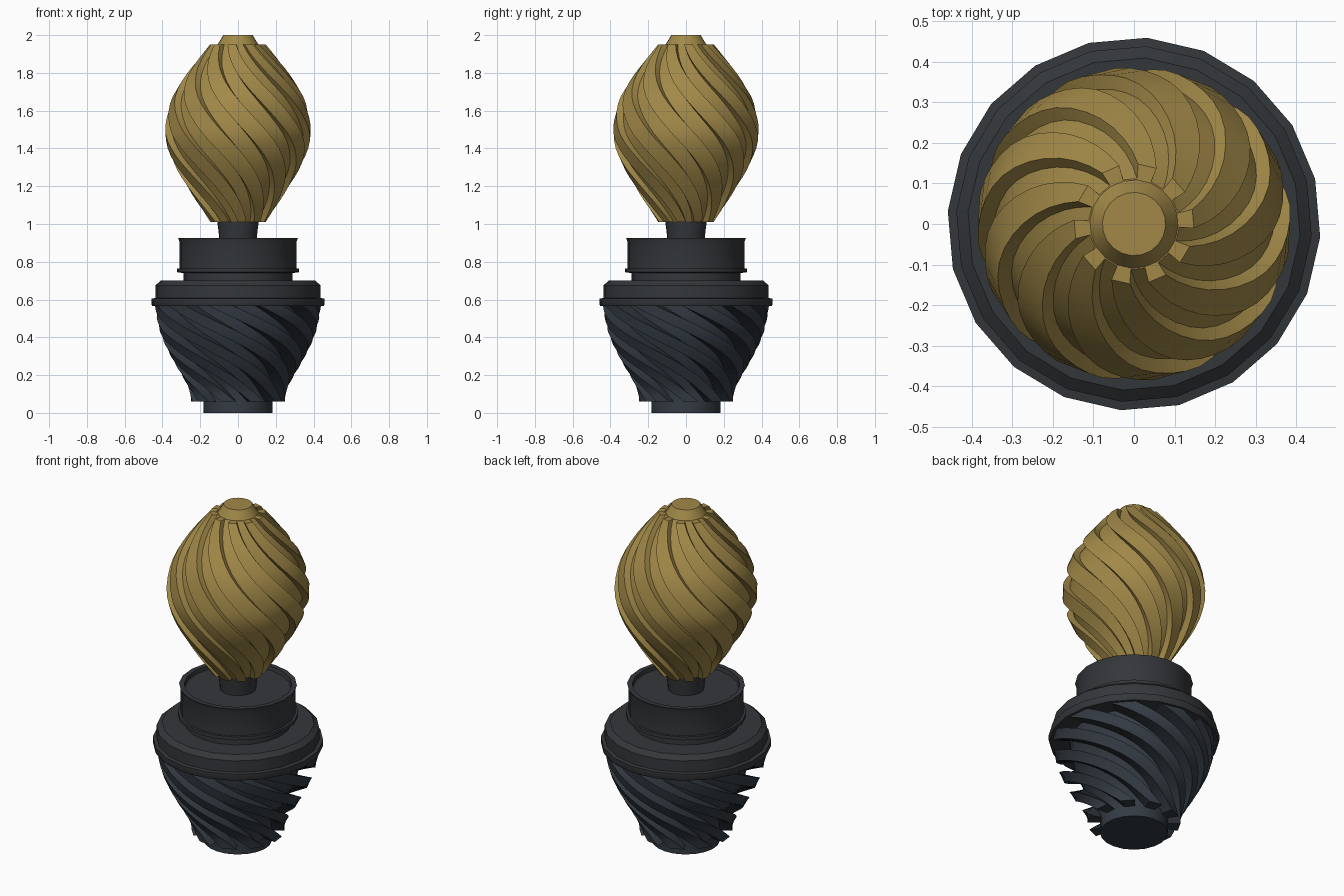
import bpy, bmesh
from math import cos, sin, radians

if "Cube" in bpy.data.objects:
    bpy.data.objects.remove(bpy.data.objects["Cube"])

PHASE = radians(-4)
RIBS = 10


def material(name, rgb):
    m = bpy.data.materials.new(name)
    m.diffuse_color = (*rgb, 1)
    m.use_nodes = True
    m.node_tree.nodes["Principled BSDF"].inputs["Base Color"].default_value = m.diffuse_color
    return m


gold = material("gold", (0.36, 0.25, 0.065))
blue_black = material("blue_black", (0.034, 0.044, 0.056))
charcoal = material("charcoal", (0.034, 0.038, 0.043))


def finish(name, bm, mat):
    bmesh.ops.recalc_face_normals(bm, faces=bm.faces)
    me = bpy.data.meshes.new(name)
    bm.to_mesh(me)
    bm.free()
    me.materials.append(mat)
    for p in me.polygons:
        p.use_smooth = True
    me.set_sharp_from_angle(angle=radians(30))
    ob = bpy.data.objects.new(name, me)
    bpy.context.collection.objects.link(ob)
    return ob


def point(r, a, z):
    return (r * cos(a), r * sin(a), z)


def skin(bm, rings):
    n = len(rings[0])
    for lo, hi in zip(rings, rings[1:]):
        for i in range(n):
            j = (i + 1) % n
            bm.faces.new((lo[i], lo[j], hi[j], hi[i]))


def lathe(name, profile, mat, sides=20):
    """Closed turned solid from (radius, z) points, bottom to top."""
    bm = bmesh.new()
    step = radians(360 / sides)
    rings = [[bm.verts.new(point(r, PHASE + i * step, z)) for i in range(sides)]
             for r, z in profile]
    skin(bm, rings)
    bm.faces.new(rings[0])
    bm.faces.new(rings[-1])
    return finish(name, bm, mat)


def lookup(profile, z):
    """Radius at height z on a smooth curve through the (radius, z) points."""
    n = len(profile)

    def slope(i):
        (ra, za), (rb, zb) = profile[max(i - 1, 0)], profile[min(i + 1, n - 1)]
        return (rb - ra) / (zb - za)

    i = 0
    while i < n - 2 and z > profile[i + 1][1]:
        i += 1
    (r0, z0), (r1, z1) = profile[i], profile[i + 1]
    h = z1 - z0
    t = (z - z0) / h
    return (r0 * (2 * t**3 - 3 * t**2 + 1) + r1 * (3 * t**2 - 2 * t**3)
            + h * slope(i) * (t**3 - 2 * t**2 + t) + h * slope(i + 1) * (t**3 - t**2))


def fluted(name, outer, depth_low, depth_high, twist, mat, rows=24):
    """Twisted body with raised square ribs; twist is in degrees per unit."""
    bm = bmesh.new()
    z0, z1 = outer[0][1], outer[-1][1]
    half = radians(180 / RIBS)
    rings = []
    for k in range(rows + 1):
        t = k / rows
        z = z0 + (z1 - z0) * t
        tip = lookup(outer, z)
        core = tip - depth_low - (depth_high - depth_low) * t
        start = PHASE + radians(twist) * (z1 - z)
        ring = []
        for i in range(RIBS):
            a = start + 2 * half * i
            for r, ang in ((core, a), (tip, a), (tip, a + half), (core, a + half)):
                ring.append(bm.verts.new(point(r, ang, z)))
        rings.append(ring)
    skin(bm, rings)
    # rib ends and core ends
    for ring in (rings[0], rings[-1]):
        for i in range(0, len(ring), 4):
            bm.faces.new(ring[i:i + 4])
        bm.faces.new([v for i, v in enumerate(ring) if i % 4 in (0, 3)])
    return finish(name, bm, mat)


# Gold twisted bulb and its cap
fluted("twisted_bulb",
       [(0.146, 1.01), (0.258, 1.18), (0.34, 1.32), (0.38, 1.43), (0.386, 1.51),
        (0.352, 1.66), (0.275, 1.79), (0.148, 1.95)],
       0.038, 0.036, 138, gold)
lathe("bulb_cap", [(0.112, 1.945), (0.096, 1.97), (0.078, 2.0)], gold)

# Stepped collar with shallow dish and neck
lathe("collar",
      [(0.34, 0.565), (0.455, 0.565), (0.46, 0.575), (0.46, 0.605), (0.439, 0.608),
       (0.439, 0.675), (0.41, 0.70), (0.288, 0.70), (0.288, 0.74), (0.325, 0.745),
       (0.325, 0.765), (0.31, 0.765), (0.31, 0.905), (0.318, 0.927), (0.29, 0.927),
       (0.286, 0.905), (0.098, 0.905), (0.103, 0.96), (0.11, 1.012)], charcoal)

# Dark twisted cup and its foot
fluted("twisted_cup",
       [(0.25, 0.06), (0.258, 0.12), (0.298, 0.20), (0.345, 0.28), (0.403, 0.40),
        (0.43, 0.50), (0.44, 0.57)],
       0.067, 0.09, 285, blue_black)
lathe("foot", [(0.183, 0.0), (0.184, 0.065)], blue_black)
